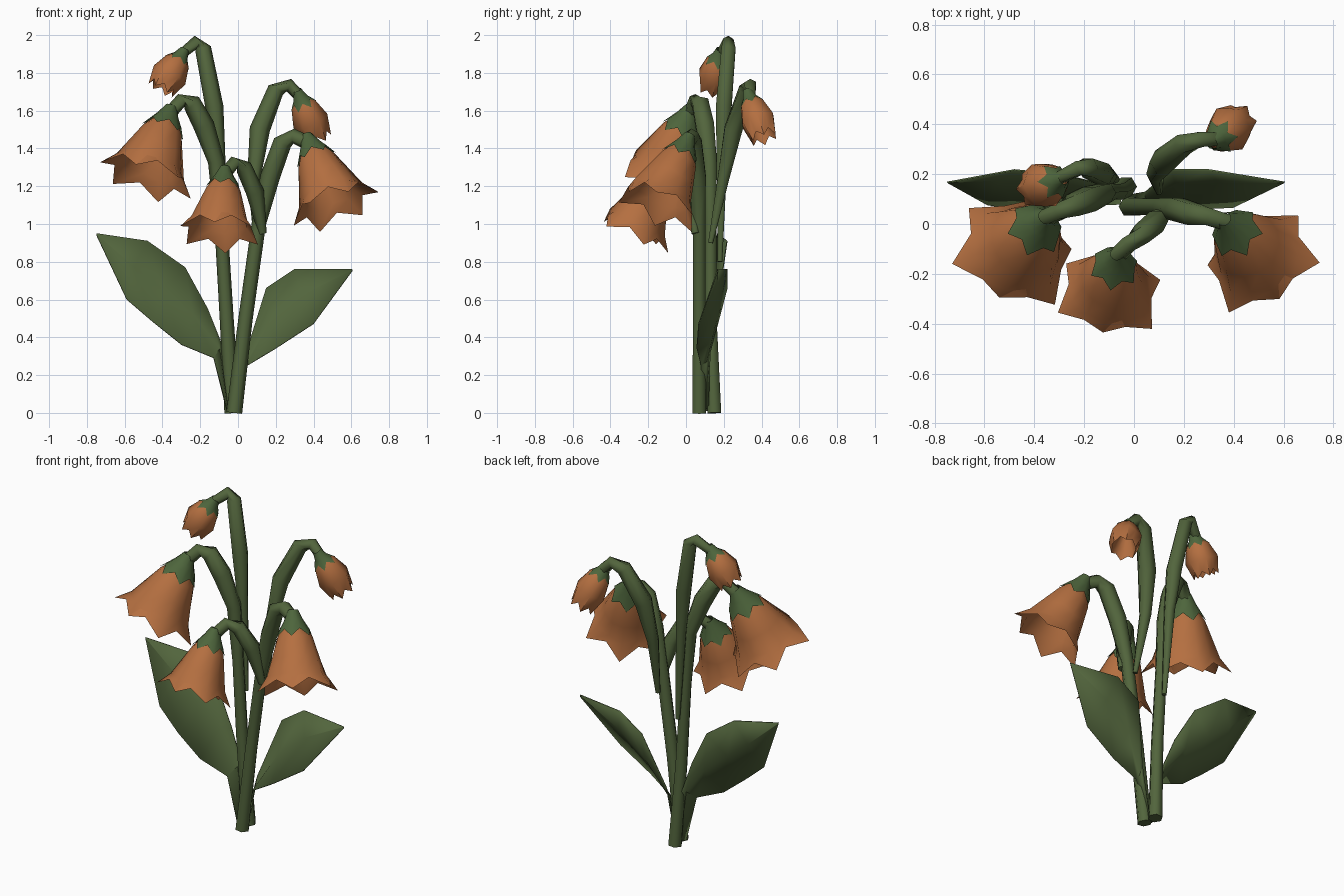
import bpy, bmesh, math
from mathutils import Vector as V

if "Cube" in bpy.data.objects:
    bpy.data.objects.remove(bpy.data.objects["Cube"], do_unlink=True)


def material(name, rgb):
    m = bpy.data.materials.new(name)
    m.use_nodes = True
    m.diffuse_color = (*rgb, 1)
    bsdf = next(n for n in m.node_tree.nodes if n.type == 'BSDF_PRINCIPLED')
    bsdf.inputs["Base Color"].default_value = (*rgb, 1)
    return m


ORANGE = material("petal orange", (0.46, 0.16, 0.052))
GREEN = material("stem green", (0.085, 0.13, 0.046))
CALYX = material("calyx green", (0.075, 0.13, 0.045))


def loft(name, rows, mat, closed=True, caps=False, angle=50):
    """Skin a list of equally long point rows."""
    bm = bmesh.new()
    grid = [[bm.verts.new(p) for p in row] for row in rows]
    n = len(rows[0])
    for a, b in zip(grid, grid[1:]):
        for i in range(n if closed else n - 1):
            j = (i + 1) % n
            bm.faces.new((a[i], a[j], b[j], b[i]))
    if caps:
        bm.faces.new(grid[0][::-1])
        bm.faces.new(grid[-1])
    bmesh.ops.recalc_face_normals(bm, faces=bm.faces)
    me = bpy.data.meshes.new(name)
    bm.to_mesh(me)
    bm.free()
    me.materials.append(mat)
    ob = bpy.data.objects.new(name, me)
    bpy.context.collection.objects.link(ob)
    bpy.ops.object.select_all(action='DESELECT')
    ob.select_set(True)
    bpy.context.view_layer.objects.active = ob
    bpy.ops.object.shade_smooth_by_angle(angle=math.radians(angle))
    return ob


def stem(name, path, radii, sides=6):
    """Tapered tube through the path points."""
    pts = [V(p) for p in path]
    rows = []
    for i, p in enumerate(pts):
        t = (pts[min(i + 1, len(pts) - 1)] - pts[max(i - 1, 0)]).normalized()
        u = V((0, 1, 0)).cross(t).normalized()
        w = t.cross(u)
        rows.append([p + radii[i] * (u * math.cos(k * math.tau / sides) + w * math.sin(k * math.tau / sides))
                     for k in range(sides)])
    return loft(name, rows, GREEN, caps=True, angle=65)


def flower(name, neck, mouth, tip, bell, sepals, folded=None):
    """Six-petalled bell from neck to mouth, one petal pointing at tip.
    Rings: (position, radius at petal, position, radius at notch);
    the folded petal does not flare."""
    neck, mouth = V(neck), V(mouth)
    axis = mouth - neck
    d = axis.normalized()
    u = V(tip) - mouth
    size = u.length
    u = (u - d * u.dot(d)).normalized()
    w = d.cross(u)

    def ring(t0, r0, t1, r1):
        row = []
        for k in range(12):
            t, r = (t1, r1) if k % 2 else (t0, r0)
            if k == folded:
                r = min(r, .74)
            a = k * math.tau / 12
            row.append(neck + axis * t + (u * math.cos(a) + w * math.sin(a)) * r * size)
        return row
    loft(name + "_petals", [ring(*r) for r in bell], ORANGE)
    loft(name + "_calyx", [ring(*r) for r in sepals], CALYX)


# Stems and side branches
stem("left_stem", [(-.03, .15, 0), (-.06, .13, .5), (-.09, .13, 1), (-.115, .125, 1.33), (-.18, .1, 1.52),
                   (-.245, .075, 1.64), (-.3, .05, 1.655), (-.375, .015, 1.57)],
     [.042, .037, .035, .044, .056, .05, .037, .036])
stem("right_stem", [(-.02, .07, 0), (.04, .07, .5), (.11, .07, 1), (.17, .06, 1.25), (.235, .04, 1.43),
                    (.295, .03, 1.465), (.39, 0, 1.42)],
     [.042, .038, .038, .052, .05, .04, .037])
stem("top_branch", [(-.07, .18, .8), (-.1, .19, 1.35), (-.125, .2, 1.62), (-.185, .225, 1.93),
                    (-.22, .225, 1.965), (-.31, .18, 1.89)], [.014, .033, .048, .043, .033, .026])
stem("back_branch", [(.1, .13, .9), (.085, .2, 1.25), (.115, .25, 1.5), (.2, .32, 1.71), (.27, .34, 1.735),
                     (.34, .34, 1.66)], [.015, .036, .054, .045, .035, .03])
stem("front_branch", [(.13, .05, .95), (.09, .01, 1.17), (.03, -.04, 1.3), (-.02, -.08, 1.325),
                      (-.08, -.14, 1.25)], [.022, .048, .044, .035, .034])

# Open bells: outer wall, flared rim, then inner wall
BELL = [(.1, .2, .1, .2), (.3, .42, .3, .42), (.55, .58, .58, .56), (.8, .74, .79, .66), (1, 1, .87, .76),
        (.8, .68, .77, .6), (.5, .46, .5, .45), (.2, .1, .2, .1)]
SEPALS = [(-.06, .12, -.06, .12), (.08, .23, .08, .23), (.3, .45, .2, .36)]
flower("left_bell", (-.36, .02, 1.6), (-.49, -.13, 1.23), (-.72, -.15, 1.35), BELL, SEPALS, folded=10)
flower("middle_bell", (-.07, -.13, 1.28), (-.1, -.29, .94), (-.3, -.34, 1.02), BELL, SEPALS, folded=10)
flower("right_bell", (.37, .01, 1.45), (.52, -.16, 1.08), (.74, -.15, 1.18), BELL, SEPALS, folded=2)

# Half-open buds
BUD = [(.08, .3, .08, .3), (.25, .72, .25, .68), (.6, 1.03, .6, .92), (1.02, .76, .88, .72),
       (.75, .6, .7, .55), (.35, .3, .35, .3)]
BUD_SEPALS = [(-.08, .25, -.08, .25), (.1, .42, .1, .42), (.28, .79, .16, .55)]
flower("back_bud", (.32, .33, 1.69), (.425, .415, 1.45), (.51, .41, 1.49), BUD, BUD_SEPALS)
flower("top_bud", (-.29, .18, 1.91), (-.41, .14, 1.71), (-.49, .14, 1.76), BUD, BUD_SEPALS)


def leaf(name, rows):
    """Creased blade from (lower edge, midrib, upper edge) rows."""
    ob = loft(name, rows, GREEN, closed=False, angle=30)
    mod = ob.modifiers.new("thickness", 'SOLIDIFY')
    mod.thickness = .006


leaf("right_leaf", [
    [(-.03, .06, .02), (-.02, .1, .02), (-.01, .12, .02)],
    [(.05, .08, .25), (.05, .11, .27), (.045, .13, .32)],
    [(.2, .06, .34), (.17, .16, .48), (.15, .22, .66)],
    [(.4, .07, .47), (.34, .17, .62), (.3, .22, .76)],
    [(.605, .17, .75), (.605, .17, .755), (.605, .17, .76)]])
leaf("left_leaf", [
    [(-.06, .08, .01), (-.05, .13, .01), (-.03, .15, .01)],
    [(-.13, .08, .29), (-.1, .14, .34), (-.05, .15, .27)],
    [(-.3, .06, .36), (-.24, .16, .52), (-.16, .17, .55)],
    [(-.45, .06, .48), (-.4, .17, .65), (-.28, .2, .77)],
    [(-.59, .08, .6), (-.55, .18, .77), (-.48, .22, .91)],
    [(-.75, .17, .94), (-.75, .17, .945), (-.75, .17, .95)]])
